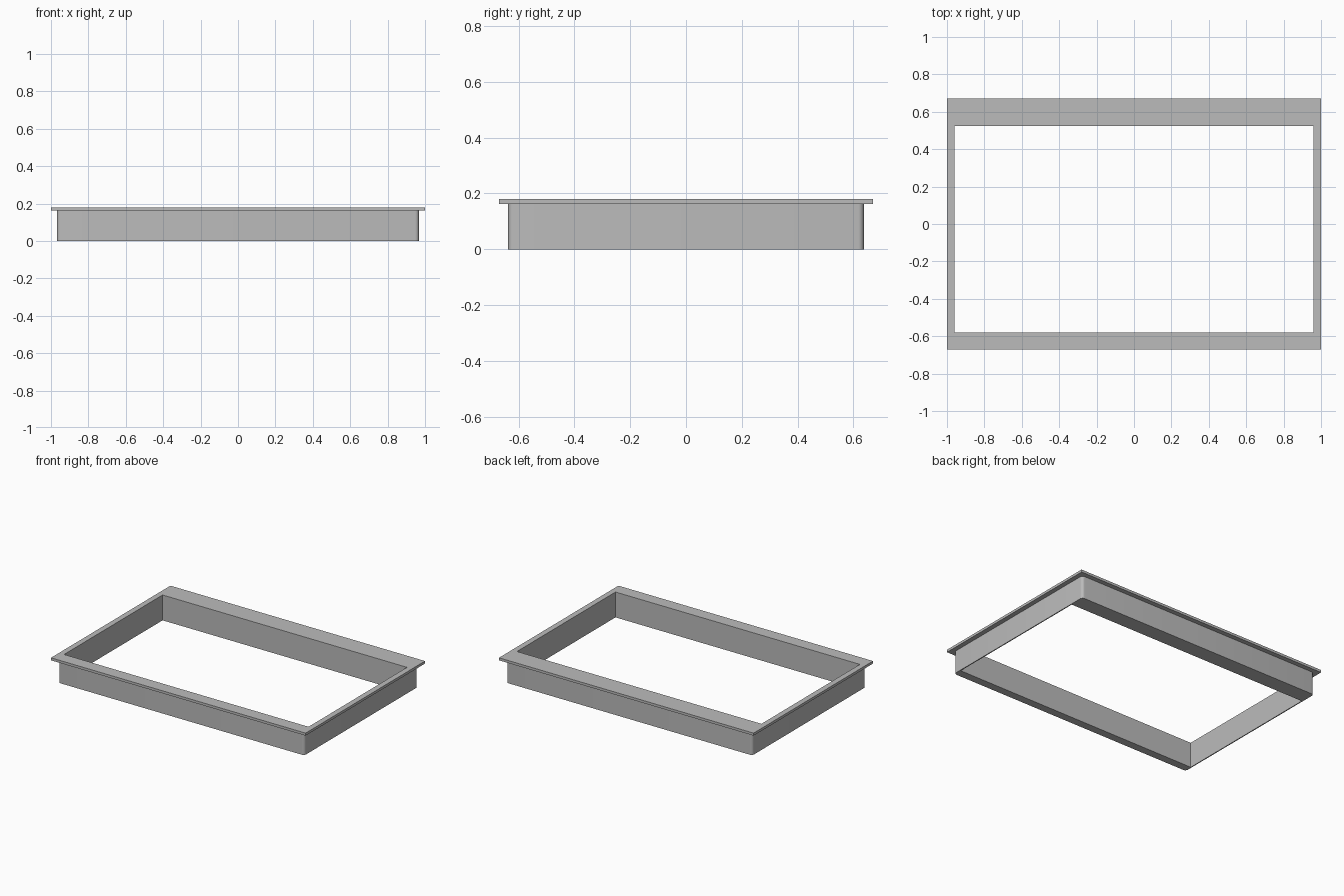
import bpy
import bmesh
import math

cube = bpy.data.objects.get("Cube")
if cube:
    bpy.data.objects.remove(cube, do_unlink=True)

# Main dimensions
BODY_X, BODY_Y = 0.967, 0.637
FLANGE_X, FLANGE_Y = 1.0, 0.67
HOLE_X, HOLE_FRONT, HOLE_BACK = 0.96, -0.58, 0.525
LIP_Z, TOP_Z = 0.162, 0.18
CORNER_RADIUS, STEPS = 0.02, 6

grey = bpy.data.materials.new("plain grey")
grey.use_nodes = True
grey.diffuse_color = (0.5, 0.5, 0.5, 1)
grey.node_tree.nodes["Principled BSDF"].inputs["Base Color"].default_value = (0.5, 0.5, 0.5, 1)


def rectangle_loop(bm, half_x, front, back, z, radius=0.0):
    """Rectangle with rounded corners, counter-clockwise from the back left."""
    verts = []
    corners = [(1, back, 1), (-1, back, 1), (-1, front, -1), (1, front, -1)]
    for quarter, (sx, edge_y, sy) in enumerate(corners):
        cx, cy = sx * (half_x - radius), edge_y - sy * radius
        for i in range(STEPS + 1):
            a = (quarter + i / STEPS) * math.pi / 2
            verts.append(bm.verts.new((cx + radius * math.cos(a), cy + radius * math.sin(a), z)))
    return verts


# Section of the frame, followed round from the foot of the opening
bm = bmesh.new()
loops = [
    rectangle_loop(bm, HOLE_X, HOLE_FRONT, HOLE_BACK, 0),
    rectangle_loop(bm, BODY_X, -BODY_Y, BODY_Y, 0, CORNER_RADIUS),
    rectangle_loop(bm, BODY_X, -BODY_Y, BODY_Y, LIP_Z, CORNER_RADIUS),
    rectangle_loop(bm, FLANGE_X, -FLANGE_Y, FLANGE_Y, LIP_Z),
    rectangle_loop(bm, FLANGE_X, -FLANGE_Y, FLANGE_Y, TOP_Z),
    rectangle_loop(bm, HOLE_X, HOLE_FRONT, HOLE_BACK, TOP_Z),
]
for a, b in zip(loops, loops[1:] + loops[:1]):
    for i in range(len(a)):
        j = (i + 1) % len(a)
        bm.faces.new((a[i], a[j], b[j], b[i]))

# Square corners collapse to single points
bmesh.ops.remove_doubles(bm, verts=bm.verts[:], dist=0.0005)
bmesh.ops.recalc_face_normals(bm, faces=bm.faces[:])

mesh = bpy.data.meshes.new("flanged_frame")
bm.to_mesh(mesh)
bm.free()
mesh.materials.append(grey)
frame = bpy.data.objects.new("flanged_frame", mesh)
bpy.context.collection.objects.link(frame)

# Smooth rounded corners, sharp edges elsewhere
bpy.ops.object.select_all(action="DESELECT")
frame.select_set(True)
bpy.context.view_layer.objects.active = frame
bpy.ops.object.shade_smooth_by_angle(angle=math.radians(30))
